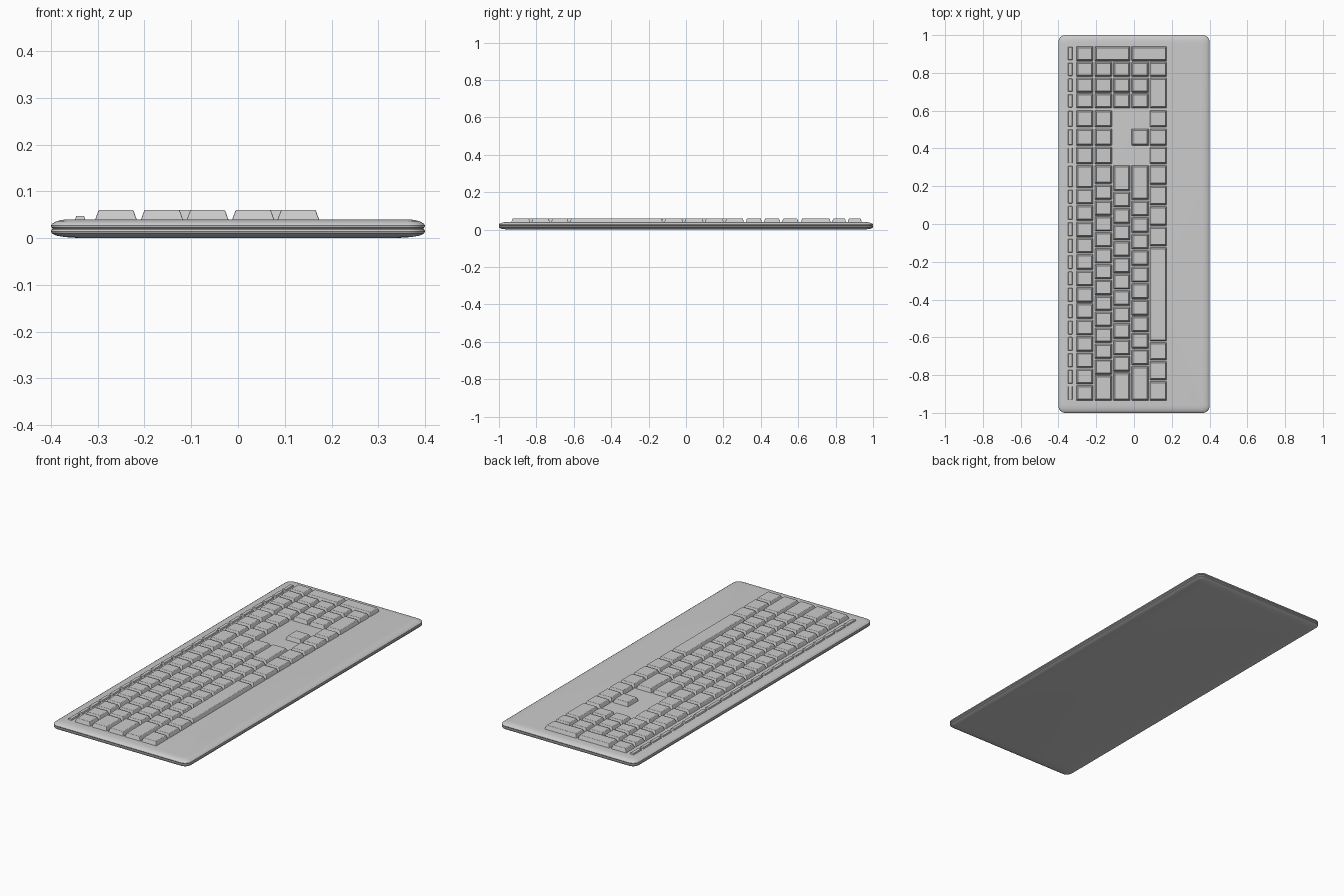
import bpy, bmesh, math

cube = bpy.data.objects.get("Cube")
if cube:
    bpy.data.objects.remove(cube, do_unlink=True)

HALF_X, HALF_Y = 0.4, 1.0
DECK = 0.04


def finish(bm, name):
    bmesh.ops.recalc_face_normals(bm, faces=bm.faces)
    mesh = bpy.data.meshes.new(name)
    bm.to_mesh(mesh)
    bm.free()
    obj = bpy.data.objects.new(name, mesh)
    bpy.context.collection.objects.link(obj)
    return obj


def rounded_loop(bm, inset, z, steps=6):
    """Ring of vertices around an inset rounded rectangle."""
    r = max(0.035 - inset * 0.5, 0.015)
    ring = []
    for k, (sx, sy) in enumerate([(1, 1), (-1, 1), (-1, -1), (1, -1)]):
        cx, cy = sx * (HALF_X - inset - r), sy * (HALF_Y - inset - r)
        for i in range(steps + 1):
            a = math.pi / 2 * (k + i / steps)
            ring.append(bm.verts.new((cx + r * math.cos(a), cy + r * math.sin(a), z)))
    return ring


def shell(name, profile):
    """Loft rounded rectangles along (inset, height) pairs and cap both ends."""
    bm = bmesh.new()
    rings = [rounded_loop(bm, inset, z) for inset, z in profile]
    for low, high in zip(rings, rings[1:]):
        for i in range(len(low)):
            j = (i + 1) % len(low)
            bm.faces.new((low[i], low[j], high[j], high[i]))
    bm.faces.new(rings[0])
    bm.faces.new(rings[-1])
    obj = finish(bm, name)
    bpy.ops.object.select_all(action='DESELECT')
    obj.select_set(True)
    bpy.context.view_layer.objects.active = obj
    bpy.ops.object.shade_smooth_by_angle(angle=math.radians(35))


def split(start, end, weights):
    """Divide a span into consecutive key spans in proportion to the weights."""
    unit = (end - start) / sum(weights)
    spans, y = [], start
    for w in weights:
        spans.append((y, y + w * unit))
        y += w * unit
    return spans


def add_key(bm, x0, x1, ya, yb, top, gap, taper):
    """Tapered keycap whose foot sits just inside the deck."""
    y0, y1 = min(ya, yb) + gap, max(ya, yb) - gap
    rings = []
    for z, t in ((DECK - 0.002, 0), (top, taper)):
        corners = [(x0 + t, y0 + t), (x1 - t, y0 + t), (x1 - t, y1 - t), (x0 + t, y1 - t)]
        rings.append([bm.verts.new((x, y, z)) for x, y in corners])
    low, high = rings
    bm.faces.new(low[::-1])
    bm.faces.new(high)
    for i in range(4):
        j = (i + 1) % 4
        bm.faces.new((low[i], low[j], high[j], high[i]))


def key_group(name, keys, top=0.06, gap=0.003, taper=0.008, bevel=0.002):
    bm = bmesh.new()
    for x0, x1, ya, yb in keys:
        add_key(bm, x0, x1, ya, yb, top, gap, taper)
    obj = finish(bm, name)
    mod = obj.modifiers.new("soft_edges", 'BEVEL')
    mod.width, mod.segments = bevel, 2
    mod.limit_method = 'ANGLE'


# Case halves with a shallow seam between them
shell("lower_case", [(0.06, 0), (0.03, 0.002), (0.012, 0.005), (0.002, 0.010),
                     (0, 0.014), (0.001, 0.018), (0.005, 0.021)])
shell("upper_case", [(0.005, 0.020), (0.001, 0.023), (0, 0.027), (0.003, 0.031),
                     (0.012, 0.036), (0.025, 0.039), (0.04, DECK)])

# Key rows across the deck, and the three blocks along it
ROWS = [(-0.306, -0.216), (-0.208, -0.117), (-0.11, -0.02), (-0.013, 0.078), (0.084, 0.174)]
PAD = split(0.944, 0.61, [1] * 4)
NAV = split(0.606, 0.314, [1] * 3)
MAIN = (0.314, -0.938)

# Main typing block
layouts = {
    "number_row_keys": [1.45] + [1] * 13,
    "upper_letter_keys": [1.23] + [1] * 12 + [1.65],
    "home_letter_keys": [1.63] + [1] * 11 + [1.78],
    "lower_letter_keys": [2.15] + [1] * 10 + [2.15],
    "space_row_keys": [1, 1, 1, 1, 4.65, 0.92, 0.97, 1],
}
for row, (name, weights) in zip(ROWS, layouts.items()):
    key_group(name, [(*row, *s) for s in split(*MAIN, weights)])

# Navigation keys and arrows
key_group("navigation_keys", [(*row, *s) for row in ROWS[:2] for s in NAV], gap=0.004)
key_group("arrow_keys", [(*ROWS[4], *s) for s in NAV] + [(*ROWS[3], *NAV[1])], gap=0.004)

# Number pad, with tall keys on its outer edge and a wide zero
pad_keys = [(*row, *s) for row in ROWS[:4] for s in PAD[1:]]
pad_keys += [(*ROWS[0], *PAD[0]), (*ROWS[4], *PAD[1])]
pad_keys += [(ROWS[a][0], ROWS[a + 1][1], *PAD[0]) for a in (1, 3)]
pad_keys.append((*ROWS[4], PAD[2][0], PAD[3][1]))
key_group("number_pad_keys", pad_keys)

# Low strip of function keys
strip = PAD + NAV + split(*MAIN, layouts["number_row_keys"])
key_group("function_keys", [(-0.349, -0.326, *s) for s in strip],
          top=0.047, gap=0.007, taper=0.003, bevel=0.001)
